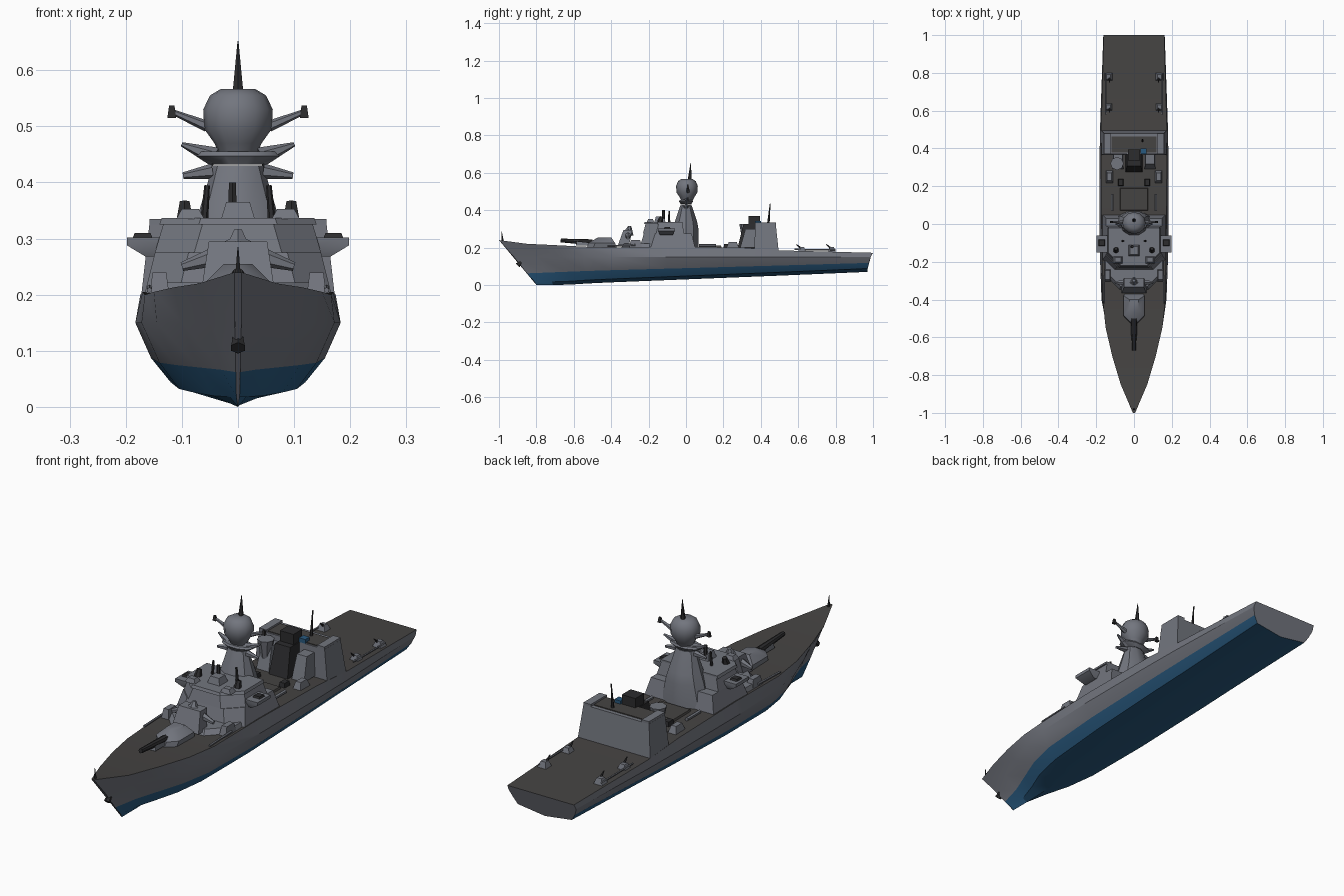
import bpy, bmesh, math
from mathutils import Vector

if "Cube" in bpy.data.objects:
    bpy.data.objects.remove(bpy.data.objects["Cube"])


def material(name, r, g, b):
    m = bpy.data.materials.new(name)
    m.diffuse_color = (r, g, b, 1)
    m.use_nodes = True
    node = next(n for n in m.node_tree.nodes if n.type == "BSDF_PRINCIPLED")
    node.inputs["Base Color"].default_value = (r, g, b, 1)
    return m


GREY = material("hull grey", .17, .18, .21)
DECK = material("deck grey", .06, .057, .055)
BLUE = material("bottom blue", .022, .1, .21)
DARK = material("fitting black", .025, .025, .027)
SIDES = ((-1, "right"), (1, "left"))


def finish(name, bm, mats, angle=35):
    bmesh.ops.recalc_face_normals(bm, faces=bm.faces)
    mesh = bpy.data.meshes.new(name)
    bm.to_mesh(mesh)
    bm.free()
    for m in mats:
        mesh.materials.append(m)
    for p in mesh.polygons:
        p.use_smooth = True
    mesh.set_sharp_from_angle(angle=math.radians(angle))
    ob = bpy.data.objects.new(name, mesh)
    bpy.context.collection.objects.link(ob)
    return ob


def loft(name, rings, mats=(GREY,), rule=None, angle=35):
    """Skin closed rings of equal length; rule maps a segment to a material slot."""
    bm = bmesh.new()
    loops = [[bm.verts.new(p) for p in ring] for ring in rings]
    n = len(loops[0])
    for a, b in zip(loops, loops[1:]):
        for i in range(n):
            j = (i + 1) % n
            f = bm.faces.new((a[i], a[j], b[j], b[i]))
            f.material_index = rule(i) if rule else 0
    bm.faces.new(loops[0])
    bm.faces.new(loops[-1])
    return finish(name, bm, mats, angle)


def rect(x0, x1, y0, y1, z):
    return [(x0, y0, z), (x1, y0, z), (x1, y1, z), (x0, y1, z)]


def box(name, x, y, z, sx, sy, sz, mat=GREY, taper=1, lean=0):
    """Tapered box standing at height z, its top shifted aft by lean."""
    base = rect(x - sx / 2, x + sx / 2, y - sy / 2, y + sy / 2, z)
    tx, ty = sx * taper / 2, sy * taper / 2
    top = rect(x - tx, x + tx, y + lean - ty, y + lean + ty, z + sz)
    return loft(name, [base, top], (mat,))


def plan(half, front, back, z, cut):
    """Deckhouse outline with chamfered front corners."""
    return [(-half, back, z), (half, back, z), (half, front + cut, z),
            (half - cut, front, z), (cut - half, front, z), (-half, front + cut, z)]


def oval(y, z, rx, ry, n=10):
    return [(rx * math.cos(k * math.tau / n), y + ry * math.sin(k * math.tau / n), z)
            for k in range(n)]


def rod(name, p, q, r1, r2, mat=GREY, sides=6):
    p, q = Vector(p), Vector(q)
    bm = bmesh.new()
    bmesh.ops.create_cone(bm, cap_ends=True, segments=sides, radius1=r1, radius2=r2,
                          depth=(q - p).length)
    turn = (q - p).to_track_quat("Z", "Y")
    for v in bm.verts:
        v.co = turn @ v.co + (p + q) / 2
    return finish(name, bm, (mat,))


# Hull: y, deck half width, deck height, knuckle, waterline and bilge half widths
stations = [(-1, .006, .24, .006, .004, .003), (-.85, .07, .22, .05, .03, .015),
            (-.7, .115, .213, .1, .07, .045), (-.55, .15, .205, .145, .11, .08),
            (-.4, .166, .2, .172, .14, .105), (-.1, .17, .205, .183, .155, .12),
            (.3, .174, .2, .183, .157, .125), (.5, .174, .185, .18, .156, .125),
            (1, .16, .172, .163, .15, .13)]
rings = []
for y, deck, top, knuckle, water, bilge in stations:
    rake = .2 * max(0, -y - .5) * 2 - (.03 if y == 1 else 0)
    keel = max(0, .03 + .04 * y)
    side = [(deck, y, top), (knuckle, y + rake * .4, .15),
            (water, y + rake * .75, .09 + .028 * y), (bilge, y + rake * .95, keel + .018)]
    rings.append(side + [(0, y + rake, keel)] + [(-a, b, c) for a, b, c in reversed(side)])
loft("hull", rings, (GREY, BLUE, DECK), lambda i: 2 if i == 8 else int(2 <= i <= 5), 30)

# Bow fittings
rod("jackstaff", (0, -.98, .23), (0, -.985, .285), .006, .001, DARK)
rod("anchor", (0, -.87, .135), (0, -.9, .105), .008, .014, DARK)

# Forward gun
loft("gun_house", [plan(.05, -.53, -.37, .2, .035), plan(.055, -.52, -.38, .225, .035),
                   plan(.025, -.47, -.4, .255, .02)])
rod("gun_barrel", (0, -.5, .228), (0, -.67, .238), .016, .01, DARK, 8)
box("gun_mantlet", 0, -.55, .21, .03, .08, .025, GREY, .8)

# Low tier and slanted launcher ahead of the bridge
loft("forward_tier", [plan(.16, -.35, -.15, .195, .08), plan(.15, -.33, -.15, .222, .08)])
box("launcher_pillar", 0, -.335, .21, .13, .06, .085, GREY, .8, .025)
for s, tag in SIDES:
    rod("launcher_arm_" + tag, (0, -.31, .28), (s * .1, -.31, .25), .024, .008)
rod("launcher_cap", (0, -.31, .27), (0, -.3, .315), .03, .008)

# Bridge deckhouse, flush with the hull sides
loft("bridge_lower", [plan(.168, -.25, .05, .195, .06), plan(.148, -.225, .03, .275, .06)])
loft("bridge_upper", [plan(.148, -.23, -.01, .275, .07), plan(.132, -.215, -.02, .33, .07)])
loft("bridge_roof", [plan(.14, -.225, -.02, .325, .07), plan(.136, -.22, -.02, .337, .07)])
for s, tag in SIDES:
    loft("bridge_wing_" + tag, [rect(s * .13, s * .165, -.14, -.07, .268),
                                rect(s * .13, s * .198, -.15, -.06, .288),
                                rect(s * .13, s * .198, -.15, -.06, .302)])
    box("wing_gun_" + tag, s * .17, -.1, .295, .04, .04, .015, DARK, .7)
    rod("roof_sensor_" + tag, (s * .095, -.14, .335), (s * .095, -.13, .365), .016, .01, DARK)
    rod("roof_antenna_" + tag, (s * .06, -.09, .335), (s * .055, -.09, .395), .007, .005, DARK)
    box("roof_locker_" + tag, s * .085, -.19, .335, .05, .04, .018, GREY, .6)
    box("tier_locker_" + tag, s * .14, -.27, .2, .035, .07, .04, GREY, .7)
box("fire_director", 0, -.14, .335, .06, .06, .03, GREY, .7)
rod("director_post", (-.01, -.12, .35), (-.01, -.12, .4), .009, .007, DARK)

# Mast tower, radar ball and spike
loft("mast_tower", [oval(0, .2, .11, .07), oval(0, .3, .085, .07), oval(.0, .34, .072, .062),
                    oval(0, .43, .045, .03)])
loft("mast_platform", [oval(0, .432, .045, .03), oval(0, .447, .075, .04),
                       oval(0, .455, .07, .035)])
loft("radar_ball", [oval(.005, .44, .03, .025, 12), oval(.005, .47, .042, .04, 12),
                    oval(.005, .495, .06, .056, 12), oval(.005, .53, .062, .058, 12),
                    oval(.005, .555, .05, .047, 12), oval(.005, .567, .03, .03, 12)], angle=50)
rod("mast_spike", (.0, .02, .56), (.0, .025, .652), .011, .001, DARK)
for s, tag in SIDES:
    rod("upper_yard_" + tag, (s * .055, .01, .5), (s * .115, .01, .525), .01, .005)
    box("yard_blade_" + tag, s * .118, .01, .515, .016, .012, .022, DARK, .6)
    rod("middle_yard_" + tag, (s * .04, 0, .445), (s * .1, .01, .468), .018, .004)
    rod("lower_yard_" + tag, (s * .045, 0, .42), (s * .098, 0, .412), .014, .006)

# Midship deck gear
for s, tag in SIDES:
    rod("torpedo_tube_" + tag, (s * .115, .07, .212), (s * .115, .16, .212), .008, .008)
    box("side_boat_" + tag, s * .13, .25, .195, .04, .07, .035, GREY, .6)
    box("gear_locker_" + tag, s * .07, .22, .195, .03, .04, .025, DARK, .8)
    rod("side_rail_" + tag, (s * .158, -.42, .208), (s * .158, -.27, .213), .005, .005)
box("deck_hatch", 0, .13, .2, .15, .12, .01, DECK, .95)

# Aft hangar with sunken dark roof, funnel and radar
loft("hangar", [rect(-.174, .174, .365, .495, .185), rect(-.158, .158, .37, .48, .325)])
box("hangar_roof", 0, .42, .322, .24, .085, .007, DECK)
for s, tag in SIDES:
    box("hangar_parapet_" + tag, s * .14, .425, .32, .035, .11, .015)
    box("hangar_lobe_" + tag, s * .085, .33, .2, .06, .08, .1, GREY, .8, .02)
box("funnel", 0, .335, .195, .09, .12, .13, DARK, .8, .02)
box("funnel_top", 0, .365, .32, .065, .06, .05, DARK)
rod("aft_radar", (-.09, .32, .245), (-.09, .32, .325), .02, .035, GREY, 8)
rod("aft_antenna", (.045, .44, .325), (.045, .45, .435), .007, .002, DARK)
box("blue_crate", .05, .385, .325, .03, .03, .018, BLUE)

# Flight deck edge fittings
for s, tag in SIDES:
    for n, y in enumerate((.62, .78)):
        box(f"deck_fitting_{tag}_{n}", s * .135, y, .172, .045, .045, .03, GREY, .5)
        rod(f"fitting_spike_{tag}_{n}", (s * .13, y, .19), (s * .13, y - .03, .218), .007, .002, DARK)
    rod("deck_rail_" + tag, (s * .15, .58, .19), (s * .15, .8, .188), .004, .004)
